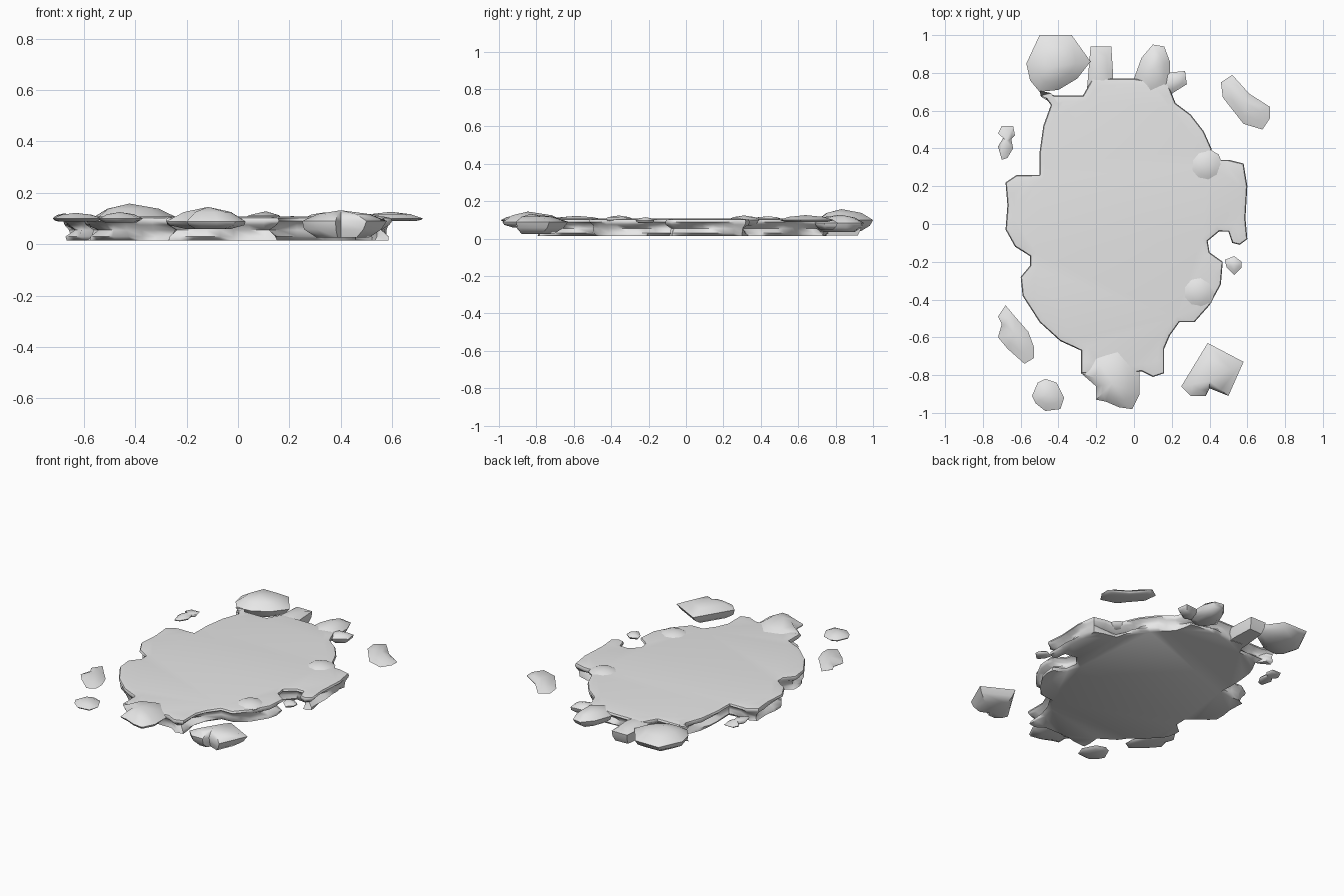
import bpy, bmesh, math, random
from mathutils import Vector

random.seed(4)
if "Cube" in bpy.data.objects:
    bpy.data.objects.remove(bpy.data.objects["Cube"], do_unlink=True)

stone = bpy.data.materials.new("grey stone")
stone.use_nodes = True
stone.diffuse_color = (0.8, 0.8, 0.8, 1)
stone.node_tree.nodes["Principled BSDF"].inputs["Base Color"].default_value = stone.diffuse_color


def finish(name, bm, angle):
    """Turn the bmesh into a smooth shaded stone object."""
    bmesh.ops.recalc_face_normals(bm, faces=bm.faces)
    mesh = bpy.data.meshes.new(name)
    bm.to_mesh(mesh)
    bm.free()
    mesh.materials.append(stone)
    obj = bpy.data.objects.new(name, mesh)
    bpy.context.collection.objects.link(obj)
    bpy.ops.object.select_all(action="DESELECT")
    obj.select_set(True)
    bpy.context.view_layer.objects.active = obj
    bpy.ops.object.shade_smooth_by_angle(angle=math.radians(angle))
    return obj


def bridge(bm, lower, upper):
    """Join two rings of equal length with quads."""
    count = len(lower)
    for i in range(count):
        j = (i + 1) % count
        bm.faces.new((lower[i], lower[j], upper[j], upper[i]))


def to_points(outline):
    """Outlines are written in hundredths of a unit."""
    return [Vector((x, y, 0)) / 100 for x, y in outline]


def rock(name, outline, bottom, rim, top, base_scale=0.6):
    """Lumpy stone: small flat base, wide rim, shoulder and a peak."""
    points = to_points(outline)
    centre = sum(points, Vector()) / len(points)
    bm = bmesh.new()
    shoulder = rim + (top - rim) * 0.65
    levels = [(base_scale, bottom), (0.93, (bottom + rim) / 2), (1, rim), (0.62, shoulder)]
    rings = []
    for scale, z in levels:
        ring = []
        for p in points:
            wobble = 1 if scale == 1 else random.uniform(0.93, 1.04)
            q = centre + (p - centre) * scale * wobble
            ring.append(bm.verts.new((q.x, q.y, z)))
        rings.append(ring)
    for lower, upper in zip(rings, rings[1:]):
        bridge(bm, lower, upper)
    for ring, z in ((rings[0], bottom), (rings[-1], top)):
        tip = bm.verts.new((centre.x, centre.y, z))
        for i, vert in enumerate(ring):
            bm.faces.new((vert, ring[(i + 1) % len(ring)], tip))
    return finish(name, bm, 50)


def slab(name, outline, profile):
    """Broad plate whose edge follows a profile of (inset, height, roughness)."""
    corners = to_points(outline)
    edge = []
    for a, b in zip(corners, corners[1:] + corners[:1]):
        steps = max(1, round((b - a).length / 0.06))
        edge += [a.lerp(b, k / steps) for k in range(steps)]
    count = len(edge)
    bm = bmesh.new()
    rings = []
    for inset, z, rough in profile:
        ring = []
        for i, p in enumerate(edge):
            along = edge[(i + 1) % count] - edge[i - 1]
            inward = Vector((along.y, -along.x, 0)).normalized()
            wave = rough * (math.sin(i * 0.7 + z * 90) + random.uniform(-0.5, 0.5))
            q = p + inward * max(0, inset + wave)
            ring.append(bm.verts.new((q.x, q.y, z)))
        rings.append(ring)
    for lower, upper in zip(rings, rings[1:]):
        bridge(bm, lower, upper)
    caps = [bm.faces.new(rings[0]), bm.faces.new(rings[-1])]
    bmesh.ops.triangulate(bm, faces=caps)
    return finish(name, bm, 55)


# Main slab with an undercut, broken edge
slab("main_slab", [
    (-11, 77), (0, 77), (18, 74), (22, 64), (30, 58), (37, 49), (41, 40), (42, 34),
    (50, 34), (58, 32), (60, 20), (59, 3), (60, -8), (56, -11), (52, -10), (50, -4),
    (45, -4), (39, -9), (40, -15), (47, -20), (46, -32), (40, -43), (32, -52), (24, -52),
    (19, -59), (16, -66), (16, -79), (10, -81), (4, -78), (-12, -80), (-28, -79), (-28, -67),
    (-39, -62), (-50, -52), (-59, -38), (-60, -28), (-55, -22), (-55, -17), (-63, -12),
    (-68, -3), (-67, 10), (-68, 22), (-62, 26), (-50, 26), (-50, 38), (-48, 52),
    (-44, 63), (-50, 71), (-42, 68), (-27, 68), (-22, 77),
], [(0.025, 0.014, 0.015), (0.02, 0.03, 0.012), (0.035, 0.055, 0.015),
    (0.015, 0.075, 0.01), (0, 0.09, 0), (0.005, 0.102, 0), (0.035, 0.107, 0.005)])

# Stones that break out of the slab edge
rock("front_boulder", [(3, -76), (3, -90), (-1, -98), (-8, -97), (-15, -94), (-20, -93),
                       (-20, -86), (-28, -79), (-22, -68), (-8, -64)], 0.06, 0.088, 0.145)
rock("back_left_finger", [(-24, 82), (-23, 94), (-12, 94), (-11, 78), (-12, 68), (-25, 70)],
     0.016, 0.085, 0.108, 0.85)
rock("back_right_finger", [(0, 77), (4, 88), (10, 95), (16, 94), (19, 86), (19, 72), (8, 66)],
     0.035, 0.085, 0.128)
rock("back_right_chip", [(17, 80), (27, 81), (28, 74), (20, 69), (14, 72)], 0.05, 0.085, 0.11)
for side, y in (("back", 0.31), ("front", -0.36)):
    ring = [(38 + 9 * math.cos(a), y * 100 + 9 * math.sin(a))
            for a in (-k * math.tau / 9 for k in range(9))]
    if side == "front":
        ring = [(x - 4, v) for x, v in ring]
    rock(side + "_mound", ring, 0.07, 0.1, 0.124)

# Loose stones scattered round the slab
rock("back_boulder", [(-50, 100), (-33, 100), (-23, 86), (-30, 77), (-40, 71), (-50, 70),
                      (-55, 76), (-57, 85)], 0.04, 0.1, 0.158)
rock("back_right_shard", [(52, 79), (61, 69), (72, 62), (72, 56), (68, 50), (58, 53),
                          (47, 67), (46, 75)], 0.09, 0.1, 0.126, 0.75)
rock("left_pebble", [(-70, 52), (-64, 52), (-63, 47), (-65, 45), (-64, 40), (-67, 35),
                     (-70, 34), (-72, 41), (-69, 46), (-72, 48)], 0.09, 0.102, 0.12, 0.75)
rock("front_left_shard", [(-68, -43), (-63, -49), (-56, -57), (-53, -65), (-53, -71),
                          (-58, -74), (-67, -66), (-72, -60), (-70, -53), (-72, -49)],
     0.088, 0.1, 0.122, 0.75)
rock("front_left_pebble", [(-47, -82), (-41, -84), (-37, -92), (-39, -98), (-47, -99),
                           (-52, -95), (-54, -91), (-51, -84)], 0.085, 0.1, 0.125, 0.75)
rock("front_right_boulder", [(39, -63), (58, -73), (50, -91), (40, -87), (38, -91),
                             (30, -91), (25, -86)], 0.025, 0.09, 0.132)
rock("right_pebble", [(48, -19), (53, -17), (57, -20), (57, -23), (53, -27), (49, -23)],
     0.085, 0.098, 0.115, 0.75)
